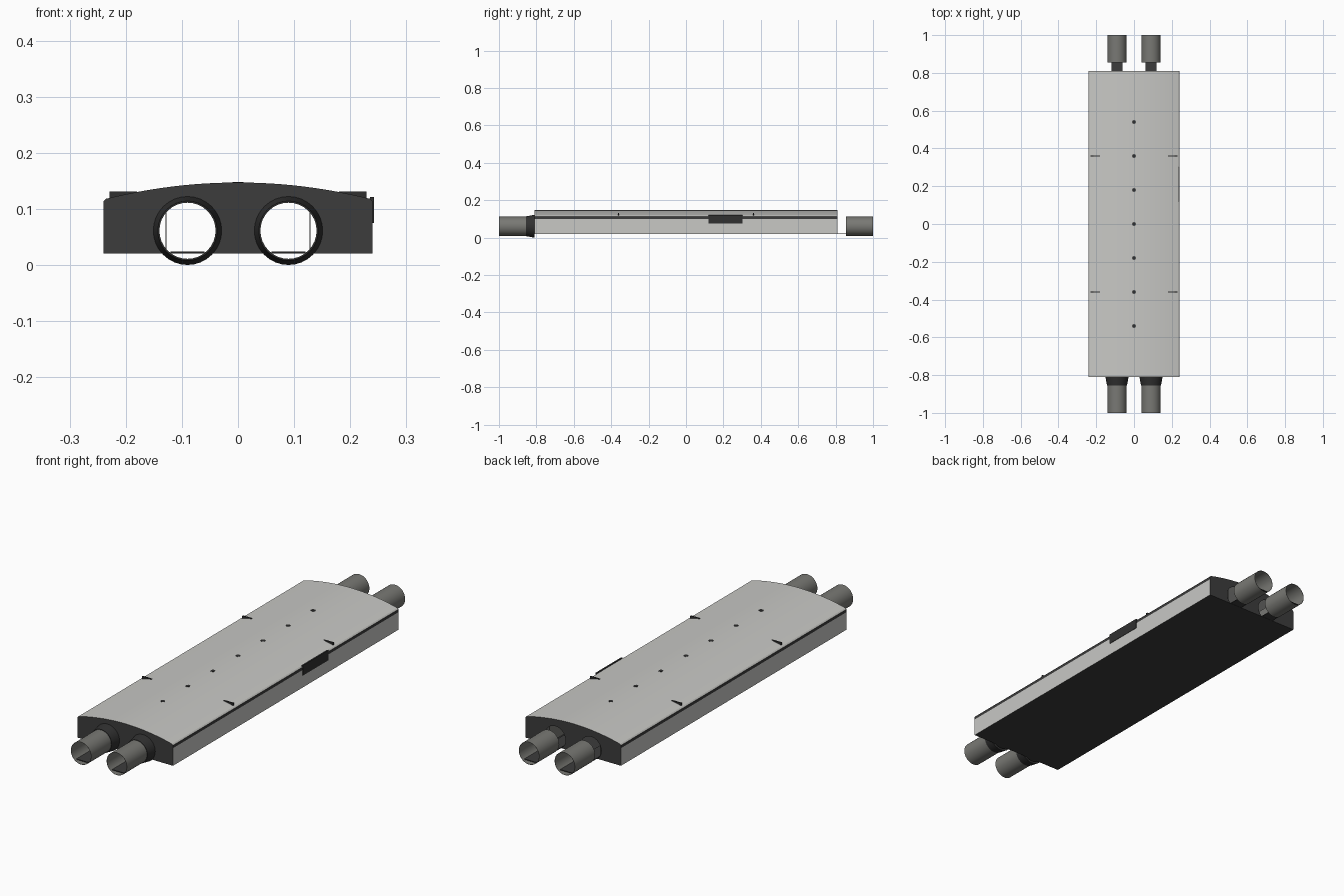
import bpy, bmesh, math
from mathutils import Vector

if "Cube" in bpy.data.objects:
    bpy.data.objects.remove(bpy.data.objects["Cube"])


def mat(name, c):
    m = bpy.data.materials.new(name)
    m.diffuse_color = (*c, 1)
    m.use_nodes = True
    m.node_tree.nodes["Principled BSDF"].inputs["Base Color"].default_value = m.diffuse_color
    return m


LIGHT = mat("light_grey_casing", (0.58, 0.58, 0.56))
DARK = mat("charcoal", (0.045, 0.045, 0.045))
PIPE = mat("pipe_grey", (0.19, 0.19, 0.175))
BLACK = mat("black_trim", (0.03, 0.03, 0.03))

PIPE_X, PIPE_Z, R = 0.09, 0.061, 0.051
HALF = 0.81


def finish(name, bm, mats, smooth=None):
    me = bpy.data.meshes.new(name)
    bm.to_mesh(me)
    bm.free()
    for m in mats:
        me.materials.append(m)
    ob = bpy.data.objects.new(name, me)
    bpy.context.collection.objects.link(ob)
    if smooth:
        bpy.ops.object.select_all(action='DESELECT')
        ob.select_set(True)
        bpy.context.view_layer.objects.active = ob
        bpy.ops.object.shade_smooth_by_angle(angle=math.radians(smooth))
    return ob


def box(name, lo, hi, m):
    bm = bmesh.new()
    bmesh.ops.create_cube(bm, size=1)
    for v in bm.verts:
        v.co = Vector([(a + b) / 2 + c * (b - a) for a, b, c in zip(lo, hi, v.co)])
    return finish(name, bm, [m])


def lathe(name, x, profile, m, n=32):
    """Closed ring profile of (y, radius) points turned about the pipe axis."""
    bm = bmesh.new()
    rings = []
    for y, r in profile:
        rings.append([bm.verts.new((x + r * math.cos(2 * math.pi * i / n), y,
                                    PIPE_Z + r * math.sin(2 * math.pi * i / n))) for i in range(n)])
    for a, b in zip(rings, rings[1:] + rings[:1]):
        for i in range(n):
            j = (i + 1) % n
            bm.faces.new((a[i], a[j], b[j], b[i]))
    bmesh.ops.recalc_face_normals(bm, faces=bm.faces)
    return finish(name, bm, [m], 35)


# Casing cross-section: straight sides with a trim band, arched roof
right = [(0.24, 0.02), (0.24, 0.1), (0.24, 0.113)]
arch = [(x, 0.147 - 0.029 * (x / 0.235) ** 2) for x in [0.235 - 0.47 * i / 24 for i in range(25)]]
outline = right + arch + [(-x, z) for x, z in reversed(right)]

bm = bmesh.new()
ends = [[bm.verts.new((x, y, z)) for x, z in outline] for y in (-HALF, HALF)]
n = len(outline)
for i in range(n):
    j = (i + 1) % n
    f = bm.faces.new((ends[0][i], ends[0][j], ends[1][j], ends[1][i]))
    zc = f.calc_center_median().z
    if zc < 0.021 or 0.1 < zc < 0.113:      # floor and trim band
        f.material_index = 1
bmesh.ops.recalc_face_normals(bm, faces=bm.faces)
finish("casing", bm, [LIGHT, DARK], 30)

# End panels with two round openings
for label, y in (("front", -HALF), ("back", HALF)):
    bm = bmesh.new()
    loops = [outline]
    for s in (-1, 1):
        # the opening runs out through the bottom edge, so flatten it just above the floor
        loops.append([(s * PIPE_X + R * math.cos(2 * math.pi * i / 32),
                       max(0.0215, PIPE_Z + R * math.sin(2 * math.pi * i / 32))) for i in range(32)])
    for lp in loops:
        vs = [bm.verts.new((x, y, z)) for x, z in lp]
        for a, b in zip(vs, vs[1:] + vs[:1]):
            bm.edges.new((a, b))
    bmesh.ops.triangle_fill(bm, use_beauty=True, edges=bm.edges[:], normal=(0, math.copysign(1, y), 0))
    for f in bm.faces:
        f.normal_update()
        if f.normal.y * y < 0:
            f.normal_flip()
    finish(label + "_end_panel", bm, [DARK])

# Pipes, flared collars and the floor strips running through them
for side, x in (("left", -PIPE_X), ("right", PIPE_X)):
    for label, y0, y1 in (("front", -1, -0.85), ("back", 0.855, 1)):
        lathe(f"{side}_{label}_pipe", x, [(y0, R), (y1, R), (y1, R - 0.001), (y0, R - 0.001)], PIPE)
    lathe(f"{side}_front_collar", x,
          [(-0.855, 0.053), (-HALF, 0.061), (-HALF, 0.0505), (-0.855, 0.0505)], BLACK)
    box(f"{side}_floor_strip", (x - 0.03, -0.99, 0.021), (x + 0.03, 0.99, 0.024), DARK)
    s = math.copysign(1, x)
    a, b = sorted((s * 0.127, s * 0.129))
    box(f"{side}_inner_wall", (a, -0.8, 0.022), (b, 0.8, 0.115), PIPE)

# Row of studs along the roof ridge
for i in range(-3, 4):
    bm = bmesh.new()
    bmesh.ops.create_cone(bm, cap_ends=True, segments=12, radius1=0.01, radius2=0.01, depth=0.004)
    bmesh.ops.translate(bm, verts=bm.verts, vec=(0, i * 0.18, 0.146))
    finish(f"roof_stud_{i + 4}", bm, [BLACK])

# Thin lifting tabs near the roof edges
for s in (-1, 1):
    for y in (-0.36, 0.36):
        a, b = sorted((s * 0.18, s * 0.229))
        box("lifting_tab", (a, y - 0.003, 0.11), (b, y + 0.003, 0.131), BLACK)

# Control plate on the right side
box("side_plate", (0.235, 0.12, 0.075), (0.242, 0.303, 0.121), BLACK)
